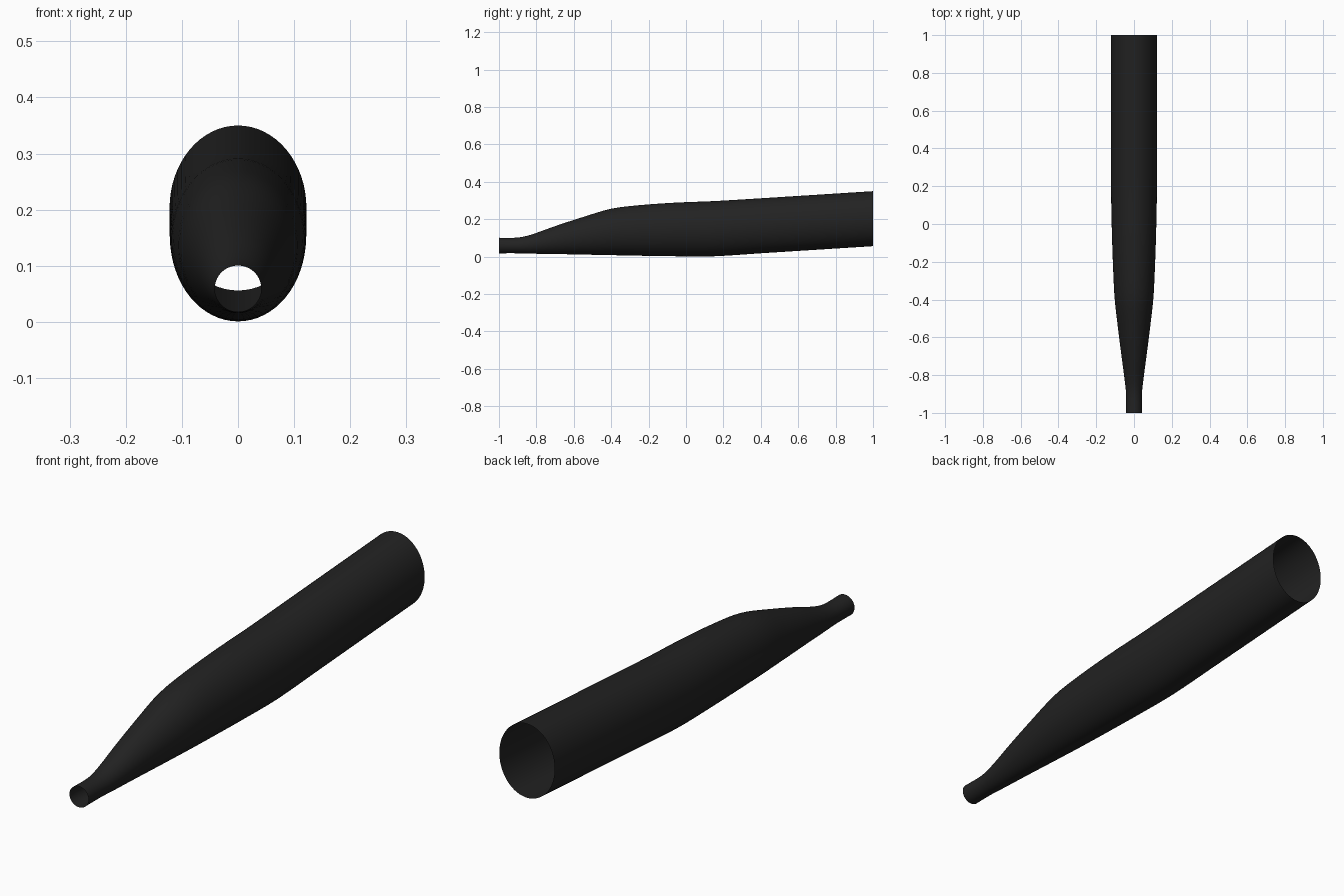
import bpy, bmesh, math

cube = bpy.data.objects.get("Cube")
if cube:
    bpy.data.objects.remove(cube, do_unlink=True)

SIDES = 64
STEPS = 4

# Stations along the tube: y, half width, bottom z, top z
stations = [
    (-1.0, 0.042, 0.018, 0.101),
    (-0.9, 0.042, 0.018, 0.102),
    (-0.83, 0.049, 0.016, 0.117),
    (-0.7, 0.066, 0.014, 0.163),
    (-0.55, 0.085, 0.011, 0.212),
    (-0.4, 0.102, 0.008, 0.256),
    (-0.25, 0.110, 0.005, 0.275),
    (-0.05, 0.117, 0.002, 0.289),
    (0.15, 0.121, 0.002, 0.297),
    (0.4, 0.122, 0.018, 0.312),
    (1.0, 0.122, 0.056, 0.350),
]


def smooth_loft(points):
    """Blend the stations with a spline whose slopes follow the spacing."""
    def slope(i, k):
        a, b = points[max(i - 1, 0)], points[min(i + 1, len(points) - 1)]
        return (b[k] - a[k]) / (b[0] - a[0])

    for i in range(len(points) - 1):
        p, q = points[i], points[i + 1]
        h = q[0] - p[0]
        for s in range(STEPS):
            t = s / STEPS
            row = [p[0] + h * t]
            for k in (1, 2, 3):
                row.append((2*t**3 - 3*t**2 + 1) * p[k] + (3*t**2 - 2*t**3) * q[k]
                           + h * ((t**3 - 2*t**2 + t) * slope(i, k)
                                  + (t**3 - t**2) * slope(i + 1, k)))
            yield row
    yield points[-1]


# Open-ended tube skinned from oval rings
bm = bmesh.new()
rings = []
for y, width, low, high in smooth_loft(stations):
    mid, half = (low + high) / 2, (high - low) / 2
    angles = [math.tau * i / SIDES for i in range(SIDES)]
    rings.append([bm.verts.new((width * math.cos(a), y, mid + half * math.sin(a)))
                  for a in angles])
for front, back in zip(rings, rings[1:]):
    for i in range(SIDES):
        j = (i + 1) % SIDES
        face = bm.faces.new((front[i], front[j], back[j], back[i]))
        face.smooth = True

mesh = bpy.data.meshes.new("tapered_tube")
bm.to_mesh(mesh)
bm.free()
tube = bpy.data.objects.new("tapered_tube", mesh)
bpy.context.collection.objects.link(tube)

# Matte black finish
black = bpy.data.materials.new("matte_black")
black.use_nodes = True
color = (0.016, 0.016, 0.016, 1)
black.diffuse_color = color
black.node_tree.nodes["Principled BSDF"].inputs["Base Color"].default_value = color
mesh.materials.append(black)
